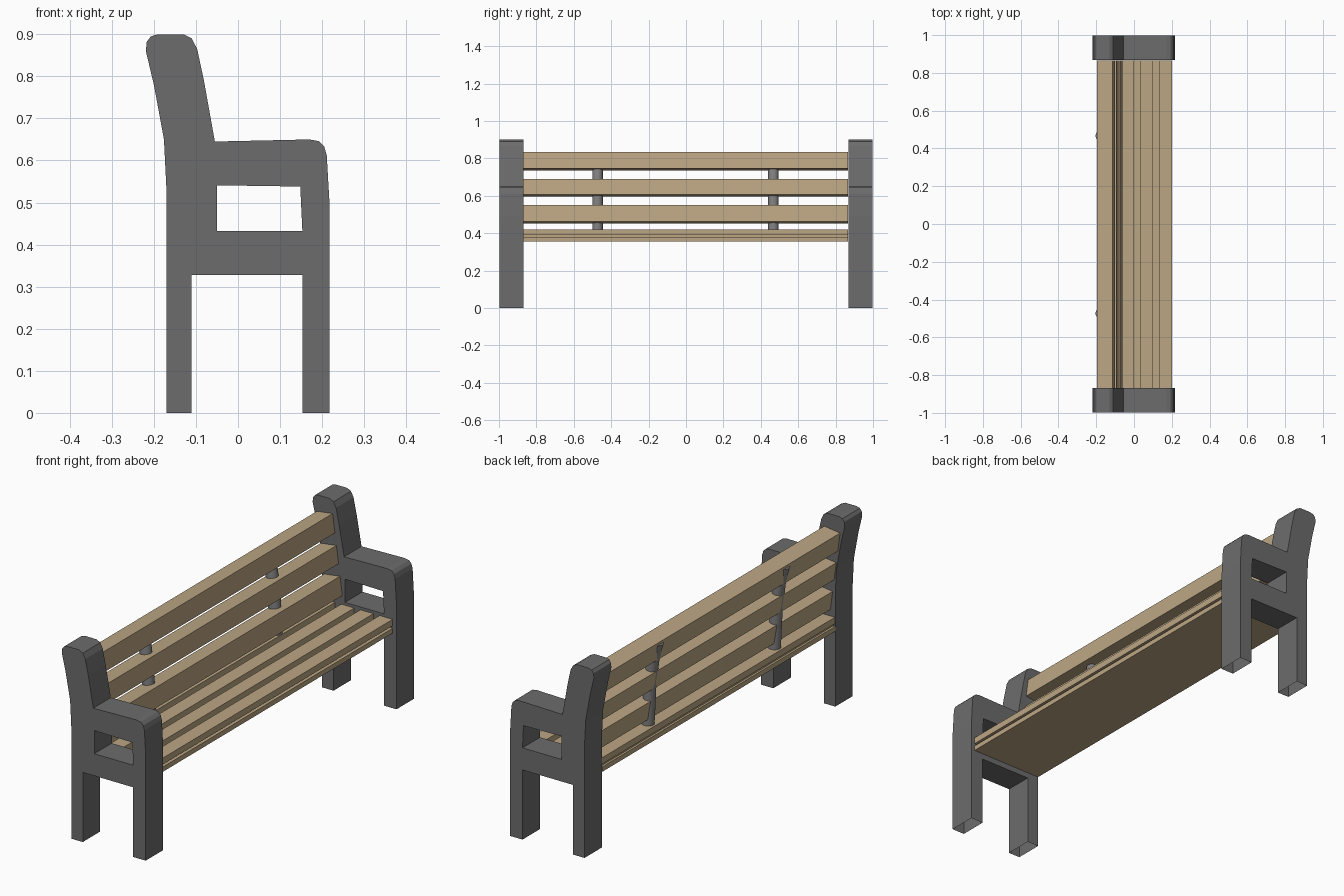
import bpy, bmesh
from math import atan
from mathutils import Matrix, Vector

if "Cube" in bpy.data.objects:
    bpy.data.objects.remove(bpy.data.objects["Cube"])


def material(name, rgb):
    m = bpy.data.materials.new(name)
    m.diffuse_color = (*rgb, 1)
    m.use_nodes = True
    m.node_tree.nodes["Principled BSDF"].inputs["Base Color"].default_value = m.diffuse_color
    return m


WOOD = material("wood", (0.50, 0.38, 0.23))
CAST = material("dark_grey", (0.15, 0.15, 0.15))
METAL = material("pole_grey", (0.22, 0.22, 0.22))


def add_object(name, bm, mat):
    bmesh.ops.recalc_face_normals(bm, faces=bm.faces)
    me = bpy.data.meshes.new(name)
    bm.to_mesh(me)
    bm.free()
    me.materials.append(mat)
    ob = bpy.data.objects.new(name, me)
    bpy.context.collection.objects.link(ob)
    return ob


def box(name, x, y, z, mat, tilt=0.0):
    """Box from ranges, optionally tilted about the y axis through its centre."""
    bm = bmesh.new()
    size = Vector((x[1] - x[0], y[1] - y[0], z[1] - z[0]))
    centre = Vector((sum(x), sum(y), sum(z))) / 2
    bmesh.ops.create_cube(bm, size=1, matrix=Matrix.Translation(centre)
                          @ Matrix.Rotation(tilt, 4, 'Y') @ Matrix.Diagonal((*size, 1)))
    return add_object(name, bm, mat)


# End frames: side profile with an armrest opening, extruded along y
OUTER = [(-.17, 0), (-.17, .53), (-.176, .65), (-.2, .78), (-.219, .86), (-.217, .882),
         (-.207, .895), (-.19, .9), (-.13, .9), (-.11, .89), (-.097, .865), (-.081, .79),
         (-.055, .645), (.17, .65), (.192, .646), (.205, .633), (.211, .612), (.218, .49),
         (.218, 0), (.153, 0), (.153, .328), (-.11, .328), (-.11, 0)]
HOLE = [(-.05, .541), (.148, .538), (.153, .432), (-.05, .432)]


def end_frame(name, y0, y1):
    bm = bmesh.new()
    edges = []
    for loop in (OUTER, HOLE):
        vs = [bm.verts.new((x, y0, z)) for x, z in loop]
        edges += [bm.edges.new((vs[i - 1], vs[i])) for i in range(len(vs))]
    bmesh.ops.triangle_fill(bm, edges=edges, use_beauty=True)
    bmesh.ops.dissolve_limit(bm, angle_limit=0.01, verts=[], edges=bm.edges[:])
    ext = bmesh.ops.extrude_face_region(bm, geom=bm.faces[:], use_keep_orig=True)
    moved = [g for g in ext["geom"] if isinstance(g, bmesh.types.BMVert)]
    bmesh.ops.translate(bm, verts=moved, vec=(0, y1 - y0, 0))
    # open leg bottoms
    feet = [f for f in bm.faces if all(v.co.z < 1e-5 for v in f.verts)]
    bmesh.ops.delete(bm, geom=feet, context='FACES_ONLY')
    add_object(name, bm, CAST)


end_frame("left_end_frame", -.998, -.868)
end_frame("right_end_frame", .868, .998)

# Seat: base board, recessed spacer and four slats
SPAN = (-.87, .865)
box("seat_base", (-.17, .2), SPAN, (.355, .378), WOOD)
box("seat_spacer", (-.16, .185), SPAN, (.378, .39), WOOD)
for i in range(4):
    right = .2 - i * .1
    box(f"seat_slat_{i + 1}", (max(right - .068, -.17), right), SPAN, (.39, .42), WOOD)

# Back: three thick slats leaning backwards
for i, (z0, z1) in enumerate([(.45, .55), (.595, .69), (.735, .835)]):
    mid = (z0 + z1) / 2
    cx = -.06 - .135 * (mid - .45) - .0425
    h = (z1 - z0) - .011
    box(f"back_slat_{i + 1}", (cx - .0415, cx + .0415), SPAN,
        (mid - h / 2, mid + h / 2), WOOD, -atan(.135))

# Poles threaded through the back slats, bending backwards near the top
PATH = [(-.128, .385), (-.14, .62), (-.157, .74), (-.176, .81)]


def pole(name, y, radius=.028, sides=16):
    bm = bmesh.new()
    rings = []
    for x, z in PATH:
        ring = bmesh.ops.create_circle(bm, segments=sides, radius=radius,
                                       matrix=Matrix.Translation((x, y, z)))["verts"]
        rings.append(ring)
    for a, b in zip(rings, rings[1:]):
        for i in range(sides):
            bm.faces.new((a[i - 1], a[i], b[i], b[i - 1]))
    bm.faces.new(rings[0])
    bm.faces.new(rings[-1])
    ob = add_object(name, bm, METAL)
    bpy.ops.object.select_all(action='DESELECT')
    ob.select_set(True)
    bpy.context.view_layer.objects.active = ob
    bpy.ops.object.shade_smooth_by_angle()


pole("left_pole", -.473)
pole("right_pole", .467)
